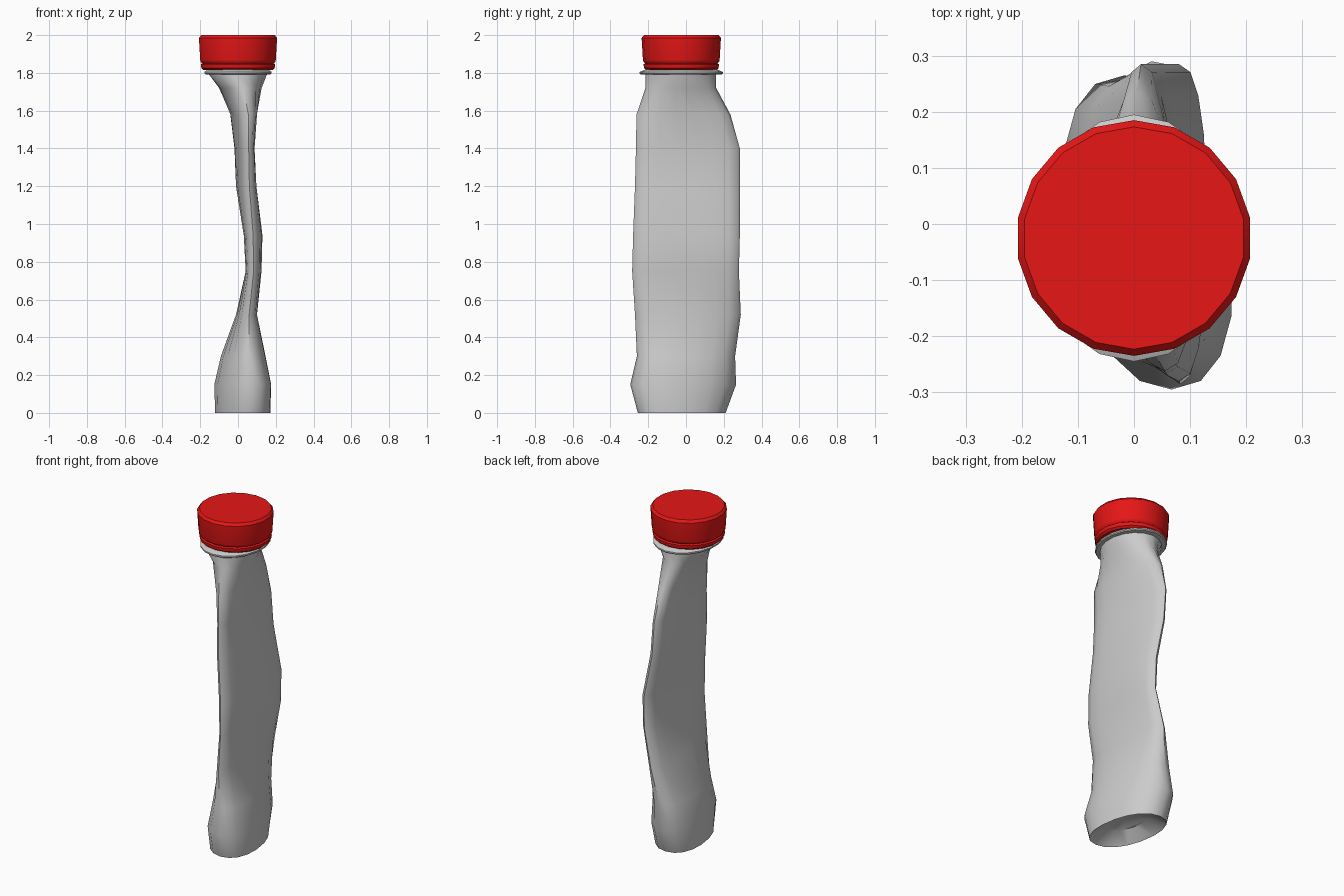
import bpy, bmesh
from math import sin, cos, tau, sqrt, radians, copysign

if "Cube" in bpy.data.objects:
    bpy.data.objects.remove(bpy.data.objects["Cube"])

N = 18          # sides all round
CY = -0.025     # cap and neck centre in y


def ring(z, x0, x1, y0, y1, tilt=0.0, power=2.0):
    """Superellipse loop filling an x/y box, sheared by tilt (dx per dy)."""
    hx, hy = (x1 - x0) / 2, (y1 - y0) / 2
    cx, cy = (x0 + x1) / 2, (y0 + y1) / 2
    hx = sqrt(max(hx * hx - (tilt * hy) ** 2, 0.0004))
    pts = []
    for i in range(N):
        a = tau * i / N
        c, s = sin(a), cos(a)
        px = hx * copysign(abs(c) ** (2 / power), c)
        py = hy * copysign(abs(s) ** (2 / power), s)
        pts.append((cx + px + tilt * py, cy + py, z))
    return pts


def circle(z, r, rx=None):
    rx = rx or r
    return ring(z, -rx, rx, CY - r, CY + r)


def loft(name, rings, color=None, angle=35):
    """Skin a stack of loops and cap both ends."""
    bm = bmesh.new()
    loops = [[bm.verts.new(p) for p in r] for r in rings]
    for a, b in zip(loops, loops[1:]):
        for i in range(N):
            j = (i + 1) % N
            bm.faces.new((a[i], a[j], b[j], b[i]))
    bm.faces.new(loops[0])
    bm.faces.new(loops[-1])
    bmesh.ops.recalc_face_normals(bm, faces=bm.faces)
    mesh = bpy.data.meshes.new(name)
    bm.to_mesh(mesh)
    bm.free()
    obj = bpy.data.objects.new(name, mesh)
    bpy.context.collection.objects.link(obj)
    if color:
        mat = bpy.data.materials.new(name + "_colour")
        mat.diffuse_color = color
        mat.use_nodes = True
        mat.node_tree.nodes["Principled BSDF"].inputs["Base Color"].default_value = mat.diffuse_color
        mesh.materials.append(mat)
    bpy.ops.object.select_all(action='DESELECT')
    obj.select_set(True)
    bpy.context.view_layer.objects.active = obj
    bpy.ops.object.shade_smooth_by_angle(angle=radians(angle))
    return obj


# Crushed bottle body: z, x range, y range, tilt, squareness
sections = [
    (0.06, -0.05, 0.10, -0.16, 0.12, -0.12, 2.0),    # recessed base
    (0.00, -0.12, 0.17, -0.255, 0.21, -0.15, 2.2),
    (0.15, -0.125, 0.175, -0.295, 0.265, -0.15, 2.2),
    (0.30, -0.09, 0.145, -0.26, 0.26, -0.12, 2.2),
    (0.52, -0.01, 0.10, -0.27, 0.29, -0.05, 2.3),
    (0.75, 0.04, 0.125, -0.285, 0.28, 0.0, 2.4),
    (0.94, 0.03, 0.13, -0.28, 0.285, 0.0, 2.4),
    (1.20, -0.01, 0.097, -0.27, 0.285, -0.06, 2.3),
    (1.40, -0.017, 0.086, -0.265, 0.285, -0.08, 2.3),
    (1.58, -0.04, 0.10, -0.262, 0.235, -0.10, 2.2),
    (1.72, -0.10, 0.125, -0.215, 0.16, -0.08, 2.0),
    (1.79, -0.155, 0.155, -0.215, 0.16, 0.0, 2.0),
    (1.84, -0.16, 0.16, -0.205, 0.15, 0.0, 2.0),
]
loft("bottle_body", [ring(*s) for s in sections], angle=40)

# Thin support flange under the cap
loft("neck_flange", [circle(1.792, 0.215, 0.175), circle(1.797, 0.22, 0.18),
                     circle(1.805, 0.22, 0.18), circle(1.818, 0.19, 0.165)])

# Red cap and tamper ring
RED = (0.8, 0.008, 0.008, 1)
loft("tamper_ring", [circle(1.815, 0.185), circle(1.825, 0.197),
                     circle(1.845, 0.2), circle(1.852, 0.19)], RED)
loft("cap", [circle(1.845, 0.185), circle(1.858, 0.2), circle(1.868, 0.203),
             circle(1.985, 0.21), circle(2.0, 0.198)], RED)
